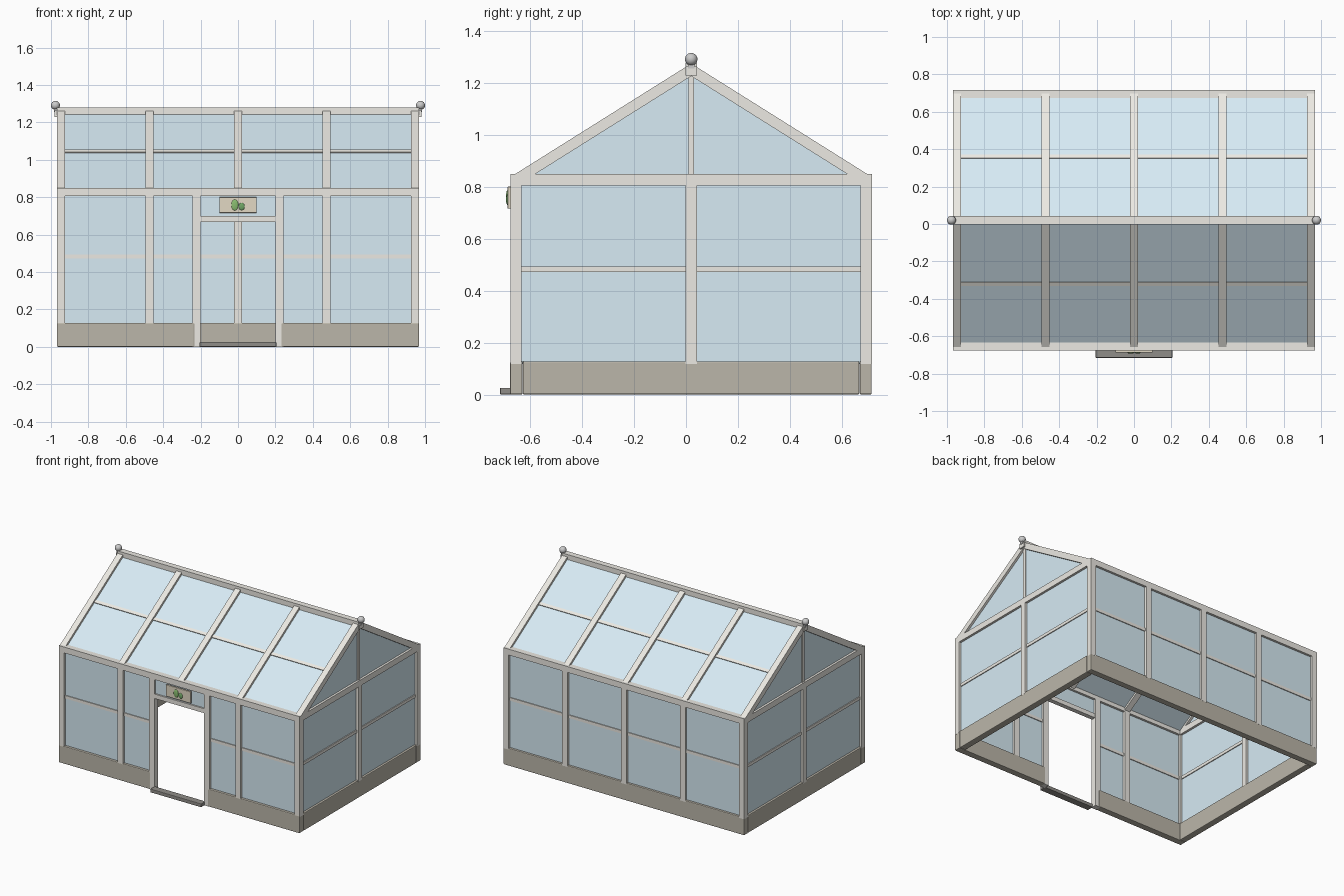
import bpy, bmesh, math
from mathutils import Vector

if "Cube" in bpy.data.objects:
    bpy.data.objects.remove(bpy.data.objects["Cube"])

YC = 0.02                 # centre line of the house in y
HX, HY = 0.947, 0.674     # centre lines of the corner posts
T = 0.043                 # frame thickness
EAVE, RIDGE = 0.827, 1.25 # rafter centre line heights
BASE = 0.128


def mat(name, col):
    m = bpy.data.materials.new(name)
    m.diffuse_color = (*col, 1)
    m.use_nodes = True
    m.node_tree.nodes["Principled BSDF"].inputs["Base Color"].default_value = m.diffuse_color
    return m


FRAME = mat("painted_wood", (0.84, 0.82, 0.77))
STONE = mat("stone", (0.50, 0.47, 0.40))
DARK = mat("dark_stone", (0.28, 0.27, 0.25))
GLASS = mat("glass", (0.68, 0.83, 0.91))
METAL = mat("finial_metal", (0.80, 0.80, 0.78))
TAN = mat("sign_wood", (0.76, 0.69, 0.55))
GREEN = mat("leaf_green", (0.25, 0.50, 0.16))
GREEN2 = mat("leaf_dark_green", (0.16, 0.38, 0.13))


def finish(name, bm, m):
    bmesh.ops.recalc_face_normals(bm, faces=bm.faces)
    me = bpy.data.meshes.new(name)
    bm.to_mesh(me)
    bm.free()
    ob = bpy.data.objects.new(name, me)
    bpy.context.collection.objects.link(ob)
    me.materials.append(m)
    return ob


def box(name, x0, x1, y0, y1, z0, z1, m=FRAME, bevel=0.0):
    bm = bmesh.new()
    bmesh.ops.create_cube(bm, size=1)
    for v in bm.verts:
        v.co = Vector(((x0 + x1) / 2 + v.co.x * (x1 - x0),
                       (y0 + y1) / 2 + v.co.y * (y1 - y0),
                       (z0 + z1) / 2 + v.co.z * (z1 - z0)))
    if bevel:
        bmesh.ops.bevel(bm, geom=bm.edges[:], offset=bevel, segments=2,
                        profile=0.5, affect='EDGES')
    return finish(name, bm, m)


def post(name, x, y, z0, z1, w=T):
    return box(name, x - w / 2, x + w / 2, y - w / 2, y + w / 2, z0, z1)


def rail(name, x0, x1, y0, y1, z, w):
    """Horizontal beam along x or y at height z."""
    if y0 == y1:
        return box(name, x0, x1, y0 - w / 2, y0 + w / 2, z - w / 2, z + w / 2)
    return box(name, x0 - w / 2, x0 + w / 2, y0, y1, z - w / 2, z + w / 2)


def extrude_yz(name, pts, x0, x1, m):
    """Profile in the y-z plane extruded along x."""
    bm = bmesh.new()
    f = bm.faces.new([bm.verts.new((x0, y, z)) for y, z in pts])
    r = bmesh.ops.extrude_face_region(bm, geom=[f])
    for v in r["geom"]:
        if isinstance(v, bmesh.types.BMVert):
            v.co.x = x1
    return finish(name, bm, m)


def sphere(name, loc, scale, m):
    bm = bmesh.new()
    bmesh.ops.create_uvsphere(bm, u_segments=24, v_segments=14, radius=1)
    for v in bm.verts:
        v.co = Vector(loc) + Vector([a * b for a, b in zip(v.co, scale)])
    for f in bm.faces:
        f.smooth = True
    return finish(name, bm, m)


YF, YB = YC - HY, YC + HY
XO = HX + T / 2
G = 0.005                 # half glass thickness
MID = 0.482               # mid rail height
BAYS = [-HX, -HX / 2, 0, HX / 2, HX]
DOOR = 0.222

# stone plinth
for s in (-1, 1):
    a, b = sorted((s * 0.232, s * 0.968))
    box("front_plinth", a, b, -0.677, -0.629, 0, BASE, STONE, 0.005)
    a, b = sorted((s * 0.92, s * 0.968))
    box("side_plinth", a, b, -0.628, 0.667, 0, BASE, STONE, 0.005)
box("back_plinth", -0.968, 0.968, 0.669, 0.715, 0, BASE, STONE, 0.005)
box("door_step", -0.205, 0.205, -0.716, -0.665, 0, 0.026, DARK, 0.004)

# wall posts
PLATE0 = EAVE - T / 2
for x in BAYS:
    post("back_post", x, YB, BASE - 0.01, PLATE0)
    if x:
        post("front_post", x, YF, BASE - 0.01, PLATE0)
for s in (-1, 1):
    post("door_post", s * DOOR, YF, 0, PLATE0)
    post("gable_post", s * HX, YC, BASE - 0.01, PLATE0)
    post("gable_stud", s * HX, YC, EAVE, RIDGE - 0.02, 0.022)

# wall plates and mid rails
for y in (YF, YB):
    rail("eave_plate", -XO, XO, y, y, EAVE, T)
for s in (-1, 1):
    rail("gable_plate", s * HX, s * HX, YF, YB, EAVE, T)
    rail("side_mid_rail", s * HX, s * HX, YF, YB, MID, 0.022)
    a, b = sorted((s * DOOR, s * HX))
    rail("front_mid_rail", a, b, YF, YF, MID, 0.022)
rail("back_mid_rail", -HX, HX, YB, YB, MID, 0.022)
rail("door_lintel", -DOOR, DOOR, YF, YF, 0.682, 0.032)

# wall glass
box("back_glass", -HX, HX, YB - G, YB + G, BASE - 0.01, EAVE, GLASS)
box("transom_glass", -DOOR, DOOR, YF - G, YF + G, 0.685, EAVE, GLASS)
for s in (-1, 1):
    a, b = sorted((s * DOOR, s * HX))
    box("front_glass", a, b, YF - G, YF + G, BASE - 0.01, EAVE, GLASS)
    x = s * HX
    box("side_glass", x - G, x + G, YF, YB, BASE - 0.01, EAVE, GLASS)
    extrude_yz("gable_glass", [(YF, EAVE), (YB, EAVE), (YC, RIDGE)],
               x - G, x + G, GLASS)

# roof: rafters, purlins and glass on both slopes
rise = RIDGE - EAVE
length = math.hypot(HY, rise)


def slope_profile(s, c0, c1, half):
    """Strip along the slope between fractions c0 and c1."""
    dy, dz = -s * HY, rise
    ny, nz = s * rise / length * half, HY / length * half
    base = (YC + s * HY, EAVE)
    p = [(base[0] + dy * c, base[1] + dz * c) for c in (c0, c1)]
    return [(p[0][0] - ny, p[0][1] - nz), (p[1][0] - ny, p[1][1] - nz),
            (p[1][0] + ny, p[1][1] + nz), (p[0][0] + ny, p[0][1] + nz)]


for s in (-1, 1):
    for x in BAYS:
        extrude_yz("rafter", slope_profile(s, 0, 1, 0.0205), x - T / 2, x + T / 2, FRAME)
    h = 0.011 / length
    extrude_yz("purlin", slope_profile(s, 0.5 - h, 0.5 + h, 0.011), -HX, HX, FRAME)
    extrude_yz("roof_glass", slope_profile(s, 0, 1, G), -HX, HX, GLASS)
box("ridge_beam", -XO, XO, YC - T / 2, YC + T / 2, 1.237, 1.279)

# finials at the ridge ends
for s in (-1, 1):
    a, b = sorted((s * 0.96, s * 0.98))
    box("finial_bracket", a, b, YC - T / 2, YC + T / 2, 1.228, 1.262)
    a, b = sorted((s * 0.964, s * 0.984))
    box("finial_neck", a, b, YC - 0.012, YC + 0.012, 1.255, 1.28, METAL)
    sphere("finial_ball", (s * 0.976, YC, 1.291), (0.024,) * 3, METAL)

# sign with leaves above the door
box("sign_board", -0.1, 0.1, -0.687, -0.672, 0.716, 0.8, TAN, 0.003)
sphere("leaf_large", (-0.017, -0.687, 0.758), (0.019, 0.006, 0.029), GREEN)
sphere("leaf_small", (0.02, -0.687, 0.75), (0.016, 0.006, 0.02), GREEN2)
